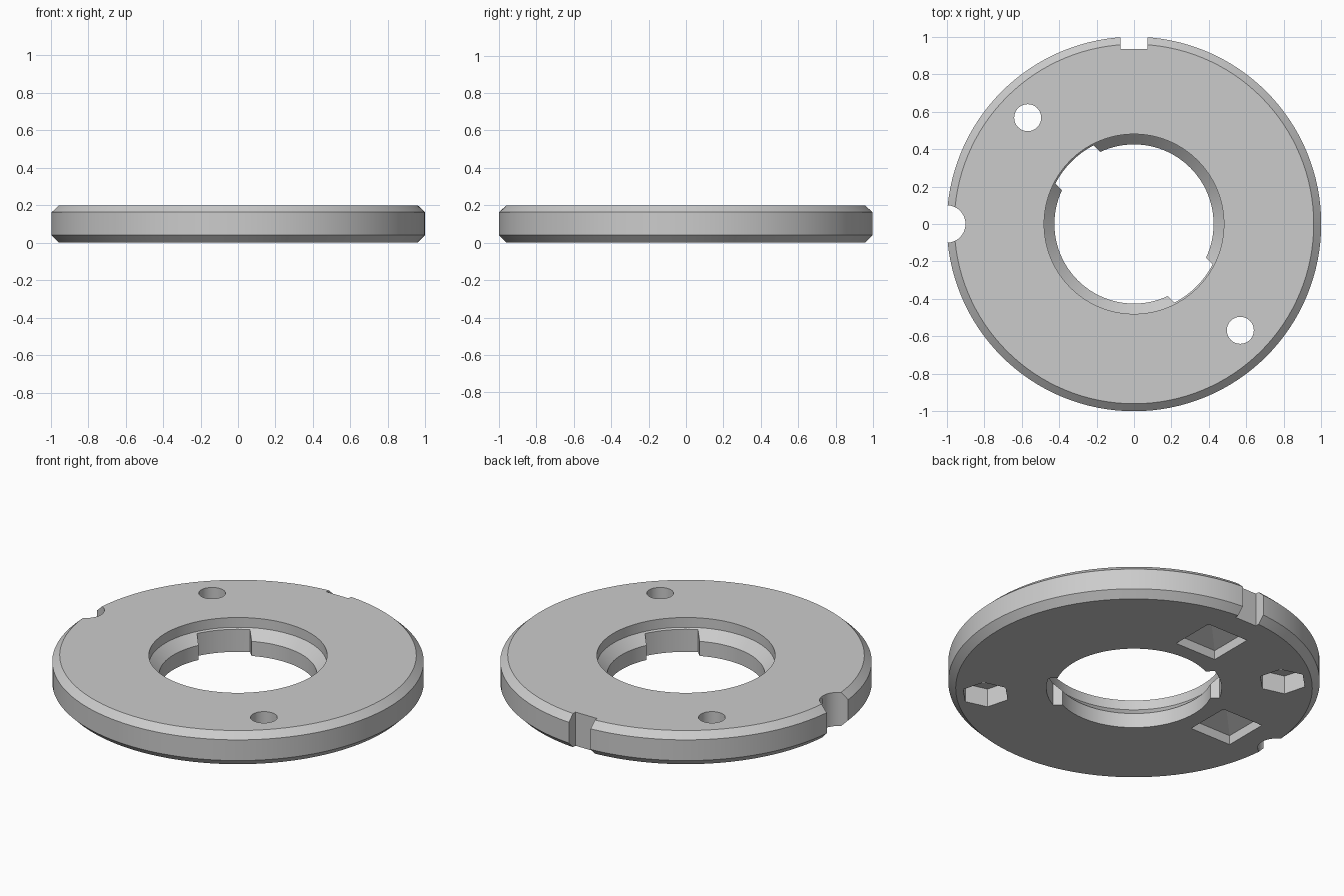
import bpy, bmesh
from math import sin, cos, pi, radians, asin

if "Cube" in bpy.data.objects:
    bpy.data.objects.remove(bpy.data.objects["Cube"])

SEG = 128


def make_object(name, bm):
    bmesh.ops.recalc_face_normals(bm, faces=bm.faces)
    mesh = bpy.data.meshes.new(name)
    bm.to_mesh(mesh)
    bm.free()
    ob = bpy.data.objects.new(name, mesh)
    bpy.context.collection.objects.link(ob)
    return ob


def lathe(name, profile):
    """Revolve a closed (radius, z) profile about z."""
    bm = bmesh.new()
    rings = [[bm.verts.new((r * cos(2 * pi * i / SEG), r * sin(2 * pi * i / SEG), z))
              for r, z in profile] for i in range(SEG)]
    n = len(profile)
    for i in range(SEG):
        a, b = rings[i], rings[(i + 1) % SEG]
        for j in range(n):
            k = (j + 1) % n
            bm.faces.new((a[j], b[j], b[k], a[k]))
    return make_object(name, bm)


def prism(name, pts, z0, z1, apex=None):
    """Upright prism from an outline, optionally topped by a pyramid."""
    bm = bmesh.new()
    low = [bm.verts.new((x, y, z0)) for x, y in pts]
    top = [bm.verts.new((x, y, z1)) for x, y in pts]
    n = len(pts)
    bm.faces.new(low[::-1])
    for i in range(n):
        k = (i + 1) % n
        bm.faces.new((low[i], low[k], top[k], top[i]))
    if apex:
        tip = bm.verts.new(apex)
        for i in range(n):
            bm.faces.new((top[i], top[(i + 1) % n], tip))
    else:
        bm.faces.new(top)
    return make_object(name, bm)


def ngon(cx, cy, r, n, start=0.0):
    return [(cx + r * cos(start + 2 * pi * i / n), cy + r * sin(start + 2 * pi * i / n))
            for i in range(n)]


def box(cx, cy, hx, hy):
    return [(cx - hx, cy - hy), (cx + hx, cy - hy), (cx + hx, cy + hy), (cx - hx, cy + hy)]


# Main ring: chamfered rim, bore with a sloped ledge
disc = lathe("ring_plate", [
    (0.425, 0), (0.96, 0), (1, 0.04), (1, 0.163), (0.96, 0.2),
    (0.48, 0.2), (0.48, 0.142), (0.425, 0.087)])

cutters = []

# Rim notches: square at the back, round at the left
cutters.append(prism("square_notch", box(0, 1.035, 0.072, 0.1), -0.1, 0.3))
cutters.append(prism("round_notch", ngon(-1, 0, 0.1, 48), -0.1, 0.3))

# Screw holes with hexagonal nut pockets, and bayonet slots in the bore
for ang in (radians(135), radians(-45)):
    x, y = 0.803 * cos(ang), 0.803 * sin(ang)
    cutters.append(prism("screw_hole", ngon(x, y, 0.072, 48), -0.1, 0.3))
    cutters.append(prism("nut_pocket", ngon(x, y, 0.132, 6, radians(45)), -0.1, 0.11))

    half, r = 0.145, 0.472
    a = asin(half / r)
    outline = [(r * cos(-a + 2 * a * i / 12), r * sin(-a + 2 * a * i / 12)) for i in range(13)]
    outline += [(0.3, half), (0.3, -half)]
    outline = [(u * cos(ang) - v * sin(ang), u * sin(ang) + v * cos(ang)) for u, v in outline]
    cutters.append(prism("bore_slot", outline, -0.1, 0.3))

# Square pockets with pyramid roofs, on the underside
for x, y in ((0, 0.65), (-0.65, 0)):
    cutters.append(prism("square_pocket", box(x, y, 0.135, 0.135), -0.1, 0.055, (x, y, 0.108)))

# Cut everything and remove the cutters
bpy.context.view_layer.objects.active = disc
disc.select_set(True)
for c in cutters:
    c.hide_render = True
    mod = disc.modifiers.new(c.name, 'BOOLEAN')
    mod.operation = 'DIFFERENCE'
    mod.solver = 'EXACT'
    mod.object = c
    bpy.ops.object.modifier_apply(modifier=mod.name)
    bpy.data.objects.remove(c, do_unlink=True)

bpy.ops.object.shade_smooth_by_angle(angle=radians(20))
